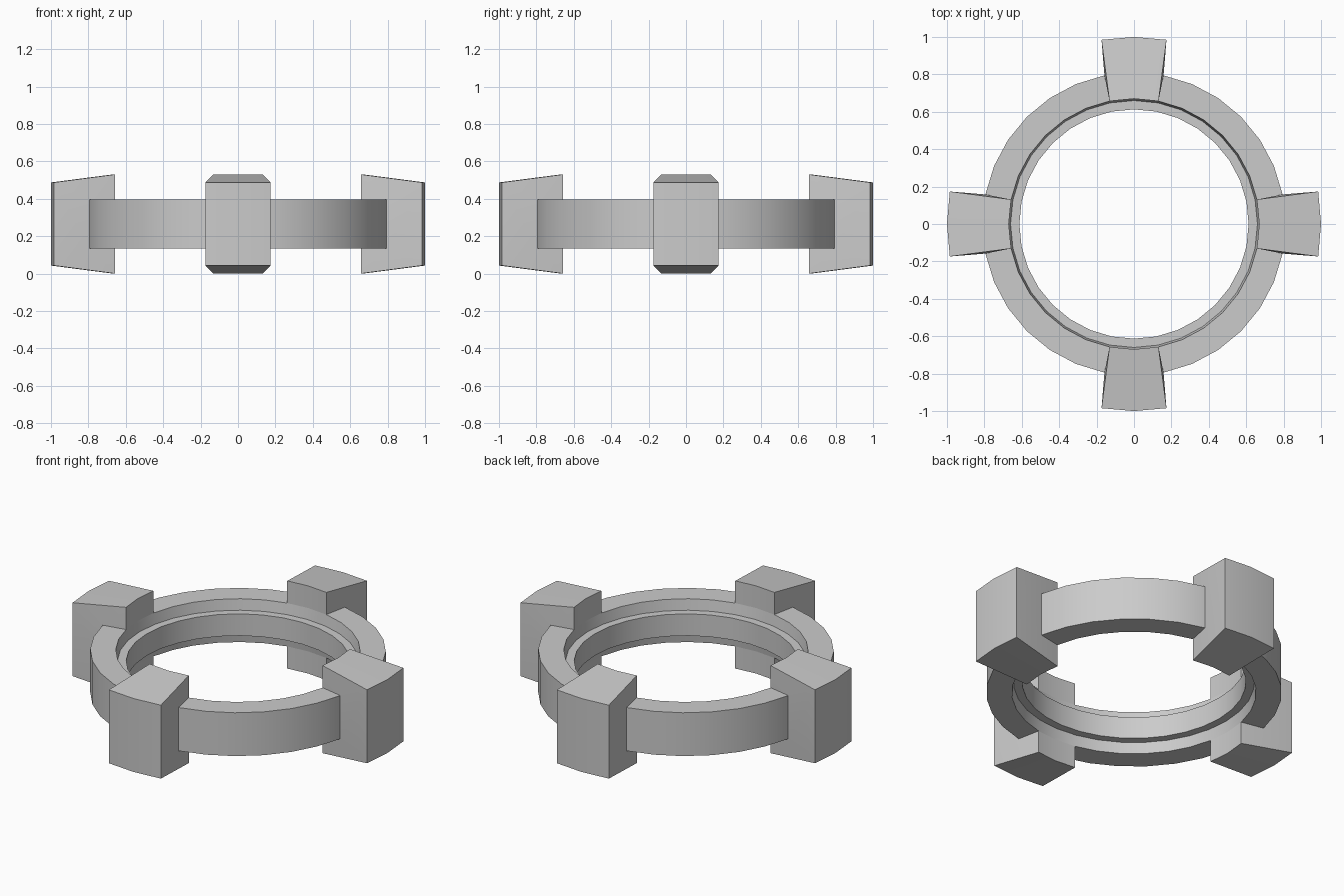
import bpy, bmesh, math

if "Cube" in bpy.data.objects:
    bpy.data.objects.remove(bpy.data.objects["Cube"])

MID = 0.265      # mid height of the whole model
SEG = 32


def polar(r, deg, z):
    a = math.radians(deg)
    return (r * math.cos(a), r * math.sin(a), MID + z)


def finish(bm, name):
    bmesh.ops.recalc_face_normals(bm, faces=bm.faces)
    me = bpy.data.meshes.new(name)
    bm.to_mesh(me)
    bm.free()
    ob = bpy.data.objects.new(name, me)
    bpy.context.collection.objects.link(ob)
    bpy.ops.object.select_all(action='DESELECT')
    ob.select_set(True)
    bpy.context.view_layer.objects.active = ob
    bpy.ops.object.shade_smooth_by_angle(angle=math.radians(20))
    return ob


# Ring with an inner lip: closed profile (radius, height) swept around z
profile = [(0.81, -0.131), (0.81, 0.131), (0.67, 0.131), (0.66, 0.066),
           (0.613, 0.066), (0.613, -0.066), (0.66, -0.066), (0.67, -0.131)]
bm = bmesh.new()
loops = [[bm.verts.new(polar(r, 360 * i / SEG, z)) for r, z in profile]
         for i in range(SEG)]
n = len(profile)
for i in range(SEG):
    a, b = loops[i], loops[(i + 1) % SEG]
    for j in range(n):
        k = (j + 1) % n
        bm.faces.new((a[j], b[j], b[k], a[k]))
finish(bm, "ring")


# Tapered lugs gripping the ring, two ring segments wide
def lug(name, heading):
    bm = bmesh.new()

    def v(r, deg, z):
        return bm.verts.new(polar(r, heading + deg, z))

    step = 360 / SEG
    it, ib = [[v(0.67, s * step, z) for s in (-1, 0, 1)] for z in (0.265, -0.265)]
    ot, ob = [[v(1.0, s * 10, z) for s in (-1, 0, 1)] for z in (0.222, -0.222)]
    # top, bottom, inner and outer walls
    for p, q in ((it, ot), (ot, ob), (ob, ib), (ib, it)):
        for i in (0, 1):
            bm.faces.new((p[i], p[i + 1], q[i + 1], q[i]))
    # sides, bulging slightly where they meet the ring's outer edge
    for i, s in ((0, -1), (2, 1)):
        mt, mb = v(0.81, s * step, 0.131), v(0.81, s * step, -0.131)
        bm.faces.new((it[i], ot[i], mt))
        bm.faces.new((ot[i], ob[i], mb, mt))
        bm.faces.new((ob[i], ib[i], mb))
        bm.faces.new((ib[i], it[i], mt, mb))
    finish(bm, name)


for name, heading in (("right_lug", 0), ("back_lug", 90),
                      ("left_lug", 180), ("front_lug", 270)):
    lug(name, heading)
